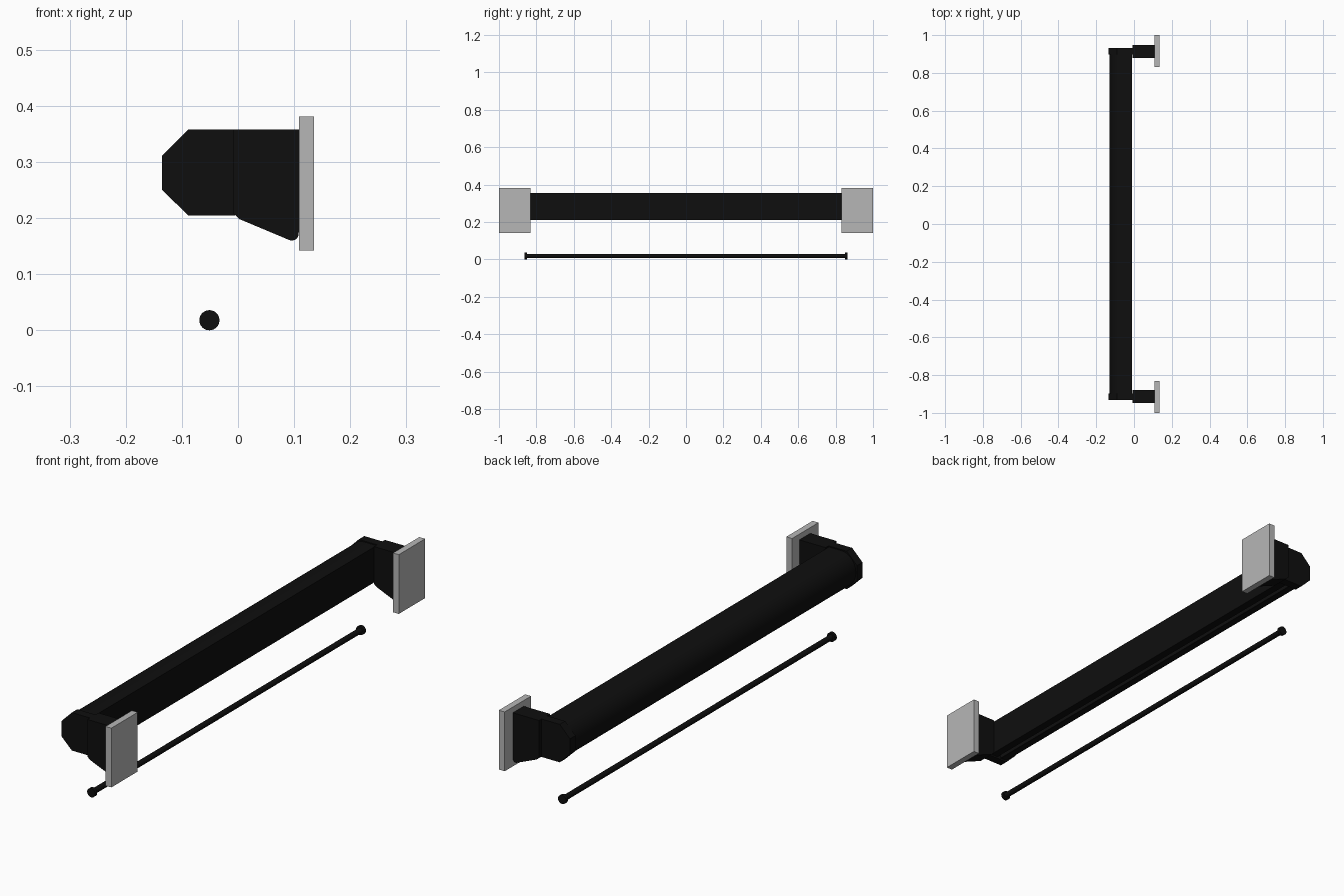
import bpy, bmesh, math

if "Cube" in bpy.data.objects:
    bpy.data.objects.remove(bpy.data.objects["Cube"], do_unlink=True)


def material(name, value):
    m = bpy.data.materials.new(name)
    m.use_nodes = True
    m.diffuse_color = (value, value, value, 1)
    m.node_tree.nodes["Principled BSDF"].inputs["Base Color"].default_value = (value, value, value, 1)
    return m


black = material("black", 0.0045)
grey = material("light grey", 0.47)


def extrude_profile(name, profile, y0, y1, mat, smooth=False):
    """Extrude an (x, z) outline along y."""
    bm = bmesh.new()
    face = bm.faces.new([bm.verts.new((x, y0, z)) for x, z in profile])
    moved = bmesh.ops.extrude_face_region(bm, geom=[face])["geom"]
    for v in moved:
        if isinstance(v, bmesh.types.BMVert):
            v.co.y = y1
    bmesh.ops.recalc_face_normals(bm, faces=bm.faces)
    mesh = bpy.data.meshes.new(name)
    bm.to_mesh(mesh)
    bm.free()
    obj = bpy.data.objects.new(name, mesh)
    bpy.context.collection.objects.link(obj)
    mesh.materials.append(mat)
    if smooth:
        mesh.shade_smooth()
        mesh.set_sharp_from_angle(angle=math.radians(30))
    return obj


def arc(cx, cz, rx, rz, start, end, steps):
    angles = [math.radians(start + (end - start) * i / steps) for i in range(steps + 1)]
    return [(cx + rx * math.cos(a), cz + rz * math.sin(a)) for a in angles]


# Long housing: flat back, rounded front, slot underneath for the fabric
top, bottom, back = 0.354, 0.211, -0.01
middle = (top + bottom) / 2
housing = [(back, top)] + arc(-0.065, middle, 0.065, top - middle, 90, 270, 20)
housing += [(-0.058, bottom), (-0.058, bottom + 0.02), (-0.042, bottom + 0.02),
            (-0.042, bottom), (back, bottom)]
extrude_profile("housing", housing, -0.91, 0.91, black, True)

# Outlines of the end fittings
cap = [(-0.005, 0.358), (-0.089, 0.358), (-0.135, 0.312),
       (-0.135, 0.25), (-0.089, 0.205), (-0.005, 0.205)]
bracket = [(-0.008, 0.358), (-0.008, 0.208), (0.003, 0.198)]
bracket += arc(0.096, 0.172, 0.012, 0.012, 245, 360, 6) + [(0.11, 0.19), (0.11, 0.358)]
plate = [(0.109, 0.142), (0.135, 0.142), (0.135, 0.381), (0.109, 0.381)]

for side, word in ((-1, "front"), (1, "rear")):
    extrude_profile(word + "_end_cap", cap, side * 0.897, side * 0.932, black)
    extrude_profile(word + "_bracket", bracket, side * 0.878, side * 0.948, black, True)
    extrude_profile(word + "_wall_plate", plate, side * 0.832, side * 1.0, grey)

# Weight bar hanging below, with a knob at each end
bar_x, bar_z = -0.051, 0.018
extrude_profile("weight_bar", arc(bar_x, bar_z, 0.011, 0.011, 0, 345, 23), -0.855, 0.855, black, True)
for side, word in ((-1, "front"), (1, "rear")):
    knob = arc(bar_x, bar_z, 0.018, 0.018, 0, 345, 23)
    extrude_profile(word + "_bar_knob", knob, side * 0.85, side * 0.863, black, True)
